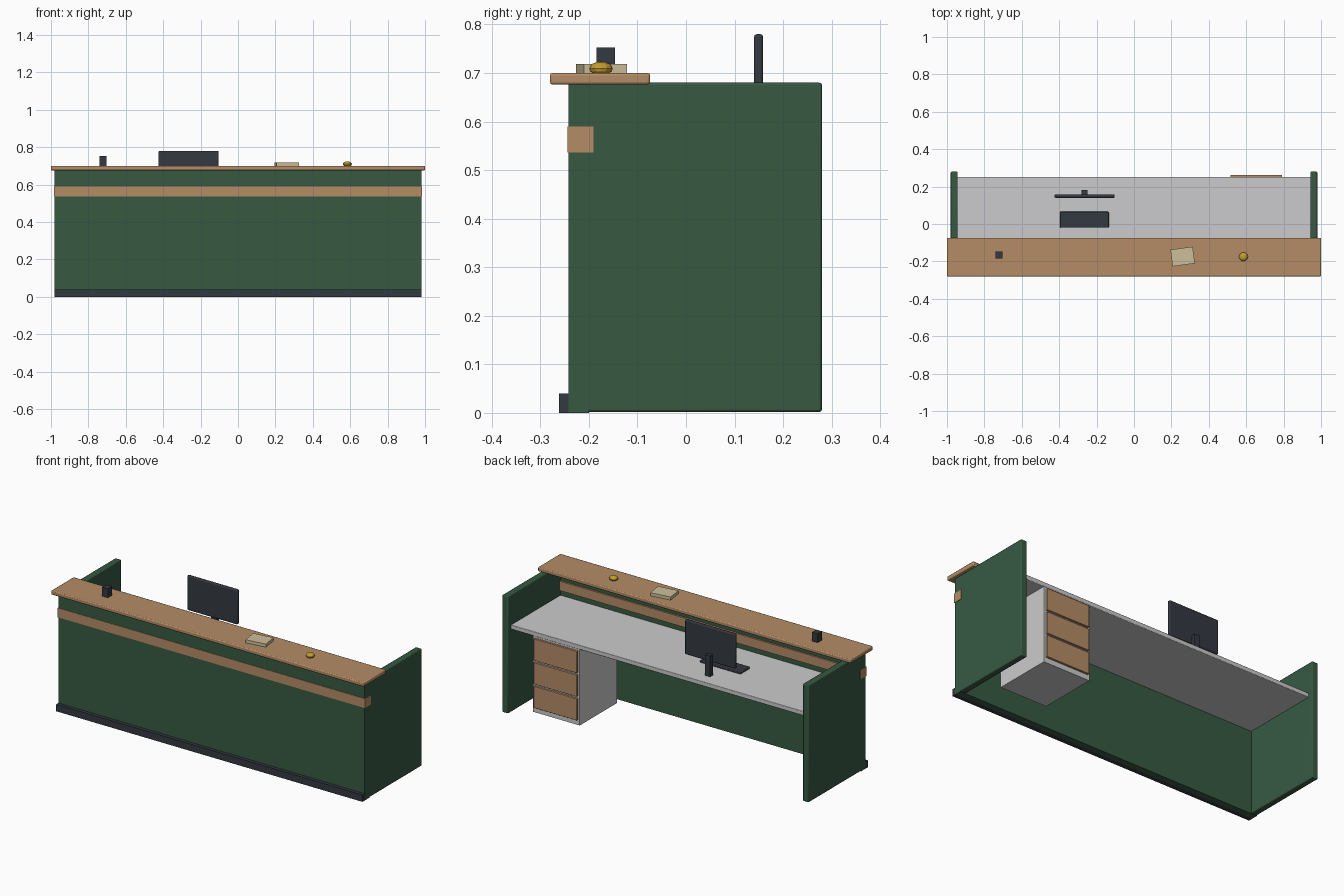
import bpy
import math

cube = bpy.data.objects.get("Cube")
if cube:
    bpy.data.objects.remove(cube, do_unlink=True)


def material(name, r, g, b):
    m = bpy.data.materials.new(name)
    m.use_nodes = True
    m.diffuse_color = (r, g, b, 1)
    bsdf = m.node_tree.nodes["Principled BSDF"]
    bsdf.inputs["Base Color"].default_value = (r, g, b, 1)
    bsdf.inputs["Roughness"].default_value = 0.6
    return m


GREEN = material("dark green", 0.038, 0.1, 0.055)
WOOD = material("warm wood", 0.46, 0.265, 0.135)
GREY = material("light grey", 0.6, 0.6, 0.61)
DARK = material("charcoal", 0.033, 0.04, 0.052)
PAPER = material("cream paper", 0.61, 0.52, 0.32)
GOLD = material("brass", 0.55, 0.34, 0.03)


def box(name, mat, x, y, z, bevel=0.0, turn=0.0):
    """Box from (min, max) ranges, with an optional rounded edge and turn about z."""
    centre = [(a + b) / 2 for a, b in (x, y, z)]
    bpy.ops.mesh.primitive_cube_add(size=1, location=centre)
    ob = bpy.context.object
    ob.name = name
    ob.scale = [b - a for a, b in (x, y, z)]
    bpy.ops.object.transform_apply(location=False, rotation=False, scale=True)
    ob.rotation_euler.z = math.radians(turn)
    ob.data.materials.append(mat)
    if bevel:
        mod = ob.modifiers.new("rounded edges", "BEVEL")
        mod.width = bevel
        mod.segments = 2
        bpy.ops.object.shade_smooth_by_angle(angle=math.radians(30))
    return ob


# Counter shell
box("front_panel", GREEN, (-0.98, 0.98), (-0.242, -0.2), (0, 0.68))
for side, s in (("left", 1), ("right", -1)):
    box(side + "_side_panel", GREEN, sorted((s * 0.943, s * 0.98)),
        (-0.238, 0.28), (0.002, 0.68), bevel=0.005)
box("kickboard", DARK, (-0.98, 0.98), (-0.262, -0.236), (0, 0.04))
box("wood_band", WOOD, (-0.983, 0.983), (-0.244, -0.19), (0.536, 0.59))
box("counter_top", WOOD, (-1, 1), (-0.28, -0.074), (0.676, 0.7), bevel=0.005)

# Desk and drawer pedestal
box("desk_top", GREY, (-0.945, 0.945), (-0.202, 0.252), (0.48, 0.505), bevel=0.003)
box("pedestal", GREY, (0.505, 0.805), (-0.09, 0.25), (0.04, 0.482))
for i in range(3):
    top = 0.47 - i * 0.137
    box(f"drawer_front_{i + 1}", WOOD, (0.515, 0.792), (0.248, 0.262),
        (top - 0.126, top), bevel=0.002)

# Monitor and keyboard
box("monitor_screen", DARK, (-0.425, -0.103), (0.14, 0.159), (0.58, 0.78), bevel=0.006)
box("monitor_stand", DARK, (-0.281, -0.249), (0.155, 0.181), (0.505, 0.625))
box("keyboard", DARK, (-0.395, -0.135), (-0.02, 0.066), (0.505, 0.519), bevel=0.004)

# Items on the counter
box("pen_cup", DARK, (-0.74, -0.704), (-0.184, -0.146), (0.7, 0.752))
box("paper_stack", PAPER, (0.2, 0.32), (-0.219, -0.129), (0.7, 0.718), turn=8)
bpy.ops.mesh.primitive_uv_sphere_add(segments=12, ring_count=8, radius=0.024,
                                     location=(0.585, -0.175, 0.709))
bell = bpy.context.object
bell.name = "desk_bell"
bell.scale.z = 0.6
bell.data.materials.append(GOLD)
